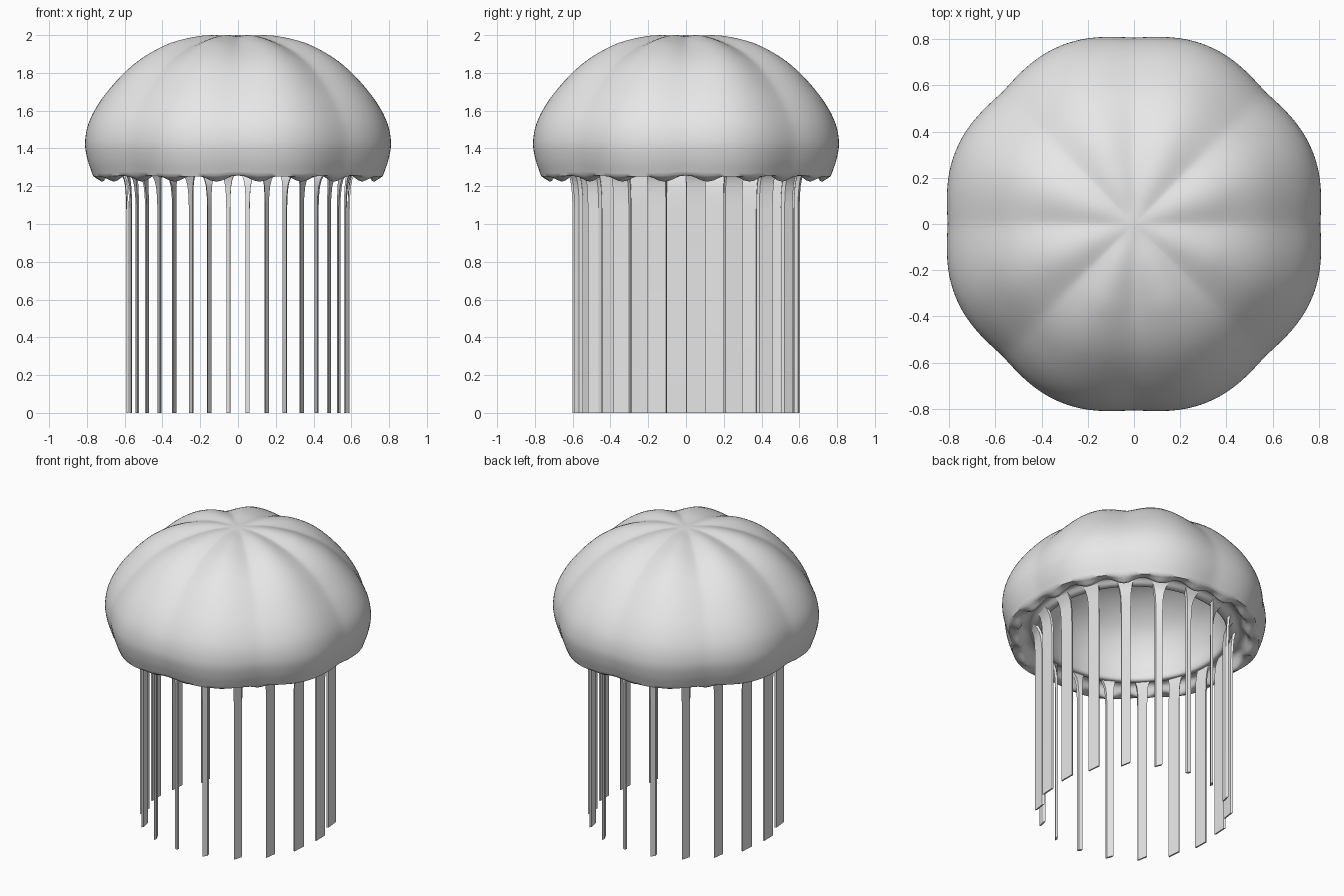
import bpy, bmesh
from math import sin, cos, pi, radians, hypot
from mathutils import Vector

cube = bpy.data.objects.get("Cube")
if cube:
    bpy.data.objects.remove(cube, do_unlink=True)

grey = bpy.data.materials.new("pale_grey")
grey.use_nodes = True
colour = (0.8, 0.8, 0.8, 1)
grey.diffuse_color = colour
grey.node_tree.nodes["Principled BSDF"].inputs["Base Color"].default_value = colour


def finish(name, bm, angle):
    bmesh.ops.recalc_face_normals(bm, faces=bm.faces)
    mesh = bpy.data.meshes.new(name)
    bm.to_mesh(mesh)
    bm.free()
    mesh.materials.append(grey)
    obj = bpy.data.objects.new(name, mesh)
    bpy.context.collection.objects.link(obj)
    bpy.ops.object.select_all(action='DESELECT')
    obj.select_set(True)
    bpy.context.view_layer.objects.active = obj
    bpy.ops.object.shade_smooth_by_angle(angle=radians(angle))
    return obj


def spline(points, steps):
    """Smooth curve through the points."""
    pts = [Vector(p) for p in points]
    pts = [pts[0] * 2 - pts[1]] + pts + [pts[-1] * 2 - pts[-2]]
    out = []
    for a, b, c, d in zip(pts, pts[1:], pts[2:], pts[3:]):
        for i in range(steps):
            t = i / steps
            out.append(0.5 * (2 * b + (c - a) * t + (2 * a - 5 * b + 4 * c - d) * t * t
                              + (3 * b - a - 3 * c + d) * t ** 3))
    return out + [pts[-2]]


def lathe(name, profile, shape, segments=160):
    """Revolve a profile; shape() adjusts each point by index and angle."""
    bm = bmesh.new()
    rings = []
    for i, (r, z) in enumerate(profile):
        if r < 0.001:
            rings.append([bm.verts.new((0, 0, z))] * segments)
            continue
        ring = []
        for s in range(segments):
            a = 2 * pi * s / segments
            rr, zz = shape(i, r, z, a)
            ring.append(bm.verts.new((rr * cos(a), rr * sin(a), zz)))
        rings.append(ring)
    for lo, hi in zip(rings, rings[1:]):
        for s in range(segments):
            n = (s + 1) % segments
            quad = list(dict.fromkeys((lo[s], lo[n], hi[n], hi[s])))
            bm.faces.new(quad)
    return finish(name, bm, 60)


# Bell: outer dome, rim and hollow underside in one profile
dome = spline([(0, 2), (.2, 1.984), (.4, 1.92), (.56, 1.825), (.7, 1.68),
               (.78, 1.55), (.806, 1.44), (.795, 1.35), (.765, 1.26)], 5)
under = spline([(.75, 1.25), (.71, 1.245), (.68, 1.29), (.645, 1.3), (.61, 1.275),
                (.575, 1.29), (.575, 1.42), (.5, 1.6), (.3, 1.75), (0, 1.8)], 4)
profile = dome + under
normals = []
for i in range(len(dome)):
    t = dome[min(i + 1, len(dome) - 1)] - dome[max(i - 1, 0)]
    normals.append(Vector((-t.y, t.x)).normalized())


def bell_shape(i, r, z, a):
    # eight soft grooves outside, small scallops on the lower edge
    lobe = (0.5 - 0.5 * cos(8 * a)) ** 0.7
    if i < len(dome):
        n = normals[i]
        if n.x < 0:
            n = -n
        depth = 0.028 * lobe * min(1, max(0, r - 0.06) / 0.3)
        return r + n.x * depth, z + n.y * depth
    edge = max(0, 1 - abs(r - 0.715) / 0.05) if z < 1.4 else 0
    rim = max(0, min(1, (r - 0.6) / 0.15))
    return r + 0.028 * lobe * rim, z + 0.02 * edge * cos(20 * a)


lathe("bell", profile, bell_shape)

# Tentacles: flat ribbons, narrow across x, flaring into the underside
levels = [(0, .588, .21), (1.08, .588, .21), (1.15, .59, .24), (1.2, .594, .31),
          (1.235, .6, .45), (1.265, .61, .7), (1.29, .622, 1)]
for k in range(18):
    a = radians(5 + 20 * k)
    out, side = Vector((cos(a), sin(a))), Vector((-sin(a), cos(a)))
    bm = bmesh.new()
    rings = []
    for z, r, squeeze in levels:
        ring = []
        for u, v in ((-1, -1), (1, -1), (1, 1), (-1, 1)):
            off = side * (0.05 * u)
            off.x *= squeeze
            thick = out * (0.011 * v)
            thick.x *= max(0.45, squeeze)
            p = out * r + off + thick
            ring.append(bm.verts.new((p.x, p.y, z)))
        rings.append(ring)
    for lo, hi in zip(rings, rings[1:]):
        for s in range(4):
            n = (s + 1) % 4
            bm.faces.new((lo[s], lo[n], hi[n], hi[s]))
    bm.faces.new(rings[0])
    bm.faces.new(rings[-1])
    finish(f"tentacle_{k + 1}", bm, 30)
